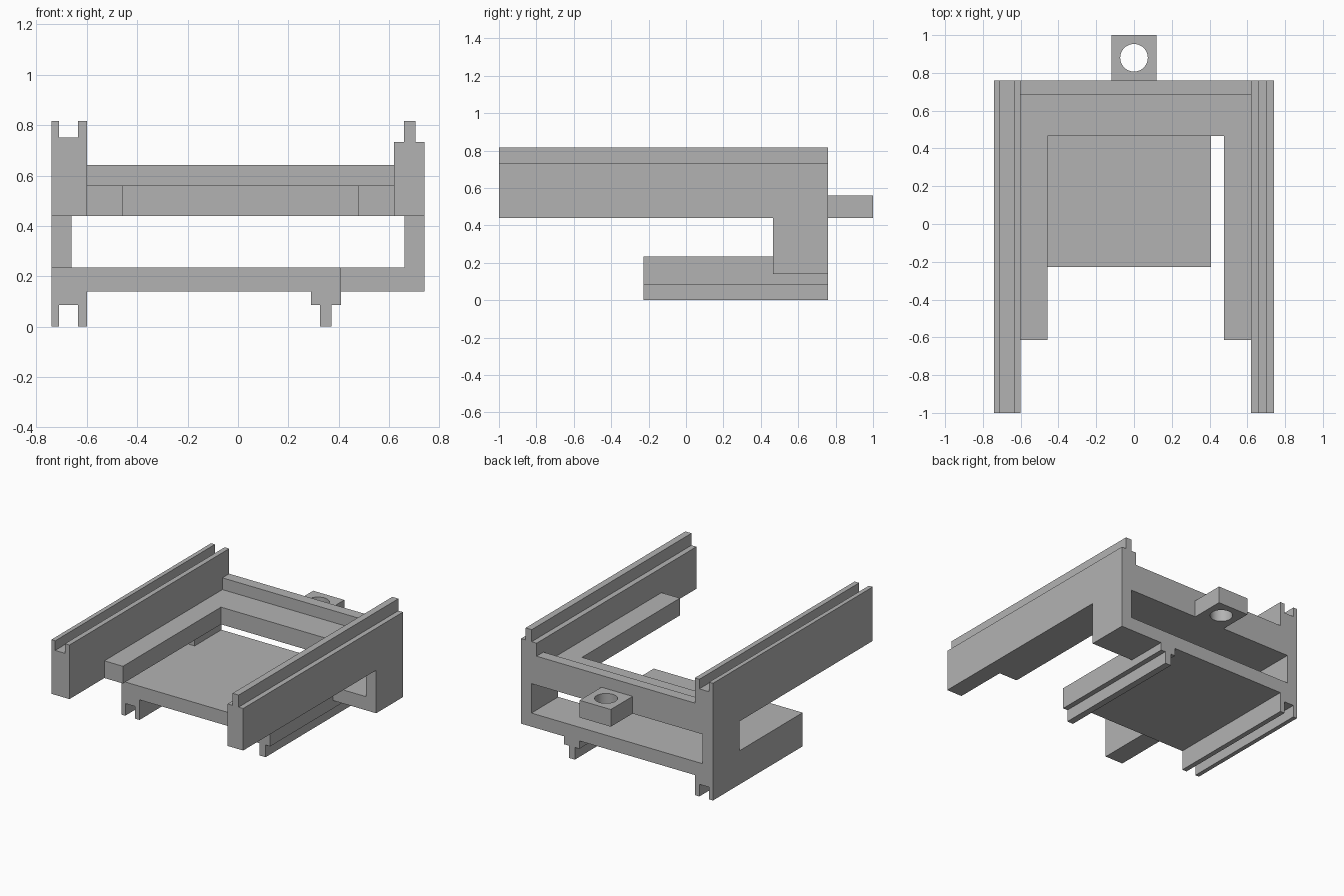
import bpy
import bmesh
from mathutils import Vector

cube = bpy.data.objects.get("Cube")
if cube:
    bpy.data.objects.remove(cube, do_unlink=True)

grey = bpy.data.materials.new("plain_grey")
grey.use_nodes = True
GREY = (0.45, 0.45, 0.45, 1.0)
grey.diffuse_color = GREY
grey.node_tree.nodes["Principled BSDF"].inputs["Base Color"].default_value = GREY

# Shared dimensions
BACK, WALL = 0.76, 0.465           # rear face and front of the rear wall
FRAME_LOW, FRAME_TOP = 0.44, 0.56  # upper frame slab
TRAY_LOW, TRAY_TOP = 0.14, 0.235   # lower tray slab
SIDE, TOP = 0.74, 0.817
IN_L, IN_R = -0.60, 0.62           # inner faces of the two rails


def extrude(name, outline, start, end, axis):
    """Extrude a closed outline along y (outline in x, z) or z (outline in x, y)."""
    bm = bmesh.new()
    place = (lambda a, b: (a, start, b)) if axis == "y" else (lambda a, b: (a, b, start))
    shift = Vector((0, end - start, 0)) if axis == "y" else Vector((0, 0, end - start))
    face = bm.faces.new([bm.verts.new(place(a, b)) for a, b in outline])
    new = bmesh.ops.extrude_face_region(bm, geom=[face])["geom"]
    bmesh.ops.translate(bm, vec=shift, verts=[v for v in new if isinstance(v, bmesh.types.BMVert)])
    bmesh.ops.recalc_face_normals(bm, faces=bm.faces)
    mesh = bpy.data.meshes.new(name)
    bm.to_mesh(mesh)
    bm.free()
    mesh.materials.append(grey)
    obj = bpy.data.objects.new(name, mesh)
    bpy.context.collection.objects.link(obj)
    return obj


def box(name, x, y, z):
    outline = [(x[0], z[0]), (x[1], z[0]), (x[1], z[1]), (x[0], z[1])]
    return extrude(name, outline, y[0], y[1], "y")


# Upper rails: a grooved one and a tongued one
extrude("grooved_rail", [
    (-SIDE, FRAME_LOW), (IN_L, FRAME_LOW), (IN_L, TOP), (-0.635, TOP),
    (-0.635, 0.75), (-0.71, 0.75), (-0.71, TOP), (-SIDE, TOP)], -1, BACK, "y")
extrude("tongued_rail", [
    (IN_R, FRAME_LOW), (SIDE, FRAME_LOW), (SIDE, 0.733), (0.705, 0.733),
    (0.705, TOP), (0.658, TOP), (0.658, 0.733), (IN_R, 0.733)], -1, BACK, "y")

# U-shaped ledge between the rails, with a lip along the rear
extrude("inner_ledge", [
    (IN_L, -0.615), (-0.457, -0.615), (-0.457, WALL), (0.477, WALL),
    (0.477, -0.615), (IN_R, -0.615), (IN_R, BACK), (IN_L, BACK)],
    FRAME_LOW, FRAME_TOP, "z")
box("rear_lip", (IN_L, IN_R), (0.685, BACK), (FRAME_TOP, 0.642))

# Lower tray with grooved foot on one side and tongued foot on the other
extrude("lower_tray", [
    (-SIDE, 0), (-0.71, 0), (-0.71, 0.085), (-0.635, 0.085), (-0.635, 0),
    (IN_L, 0), (IN_L, TRAY_LOW), (0.29, TRAY_LOW), (0.29, 0.085), (0.325, 0.085),
    (0.325, 0), (0.372, 0), (0.372, 0.085), (0.408, 0.085), (0.408, TRAY_TOP),
    (-SIDE, TRAY_TOP)], -0.228, BACK, "y")
box("rear_tray_extension", (0.408, SIDE), (WALL, BACK), (TRAY_LOW, TRAY_TOP))

# Rear posts joining tray and frame
for name, side in (("left_post", 1), ("right_post", -1)):
    box(name, sorted((side * 0.66, side * SIDE)), (WALL, BACK), (TRAY_TOP, FRAME_LOW))

# Rear mounting tab with a round hole
tab = box("mounting_tab", (-0.12, 0.12), (BACK, 1), (FRAME_LOW, FRAME_TOP))
bpy.ops.mesh.primitive_cylinder_add(vertices=48, radius=0.073, depth=0.4, location=(0, 0.88, 0.5))
cutter = bpy.context.object
cutter.name = "hole_cutter"
cutter.hide_render = True
cutter.data.materials.append(grey)
hole = tab.modifiers.new("hole", "BOOLEAN")
hole.operation, hole.solver, hole.object = "DIFFERENCE", "EXACT", cutter
bpy.ops.object.select_all(action="DESELECT")
tab.select_set(True)
bpy.context.view_layer.objects.active = tab
bpy.ops.object.modifier_apply(modifier="hole")
bpy.data.objects.remove(cutter, do_unlink=True)
bpy.ops.object.shade_smooth_by_angle()
